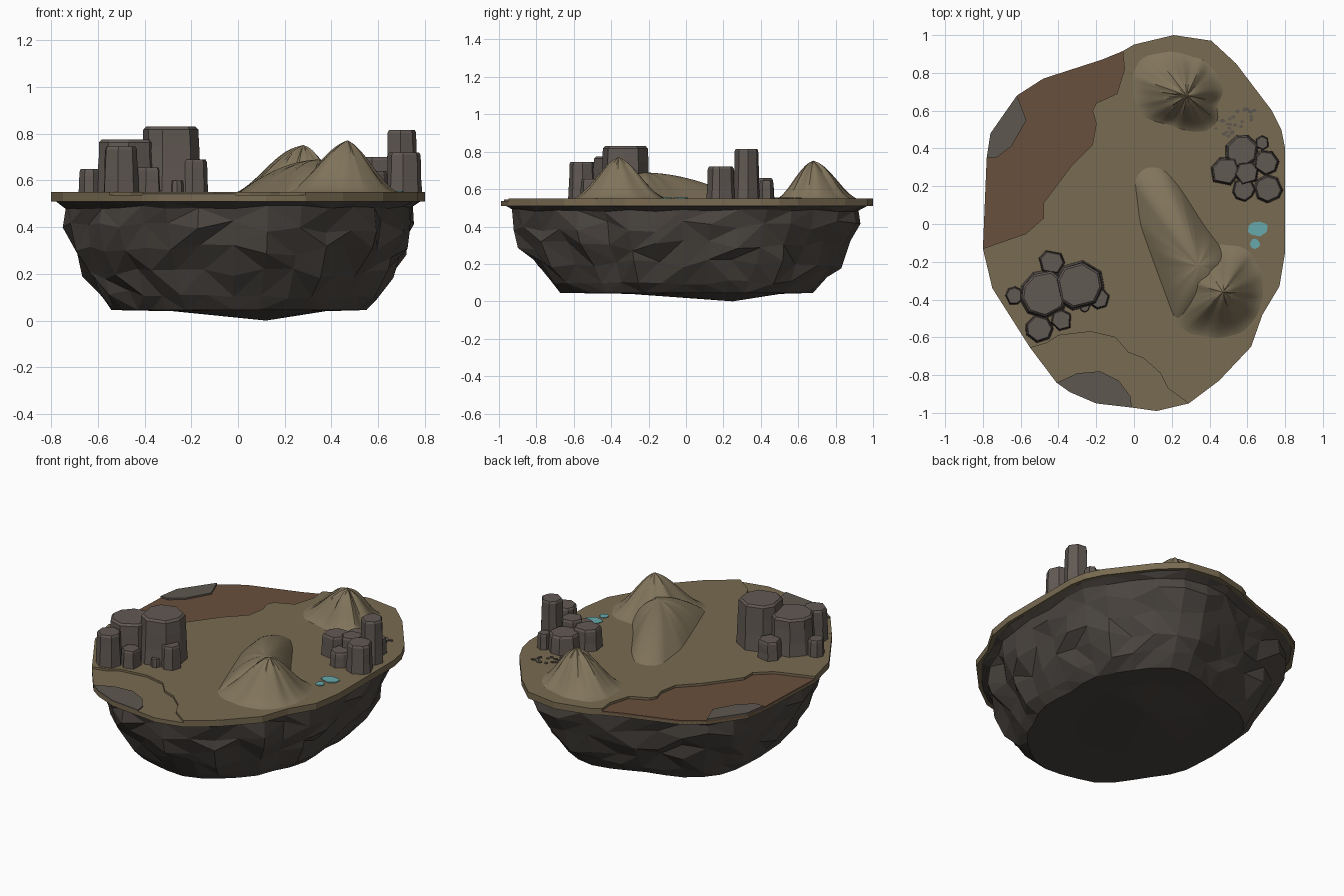
import bpy, bmesh, math, random
from mathutils import Vector

if "Cube" in bpy.data.objects:
    bpy.data.objects.remove(bpy.data.objects["Cube"])

random.seed(7)
TOP = 0.55

def mat(name, rgb):
    m = bpy.data.materials.new(name)
    m.diffuse_color = (*rgb, 1)
    m.use_nodes = True
    m.node_tree.nodes["Principled BSDF"].inputs["Base Color"].default_value = m.diffuse_color
    return m

SAND = mat("sand", (0.19, 0.145, 0.082))
DUNE = mat("dune", (0.22, 0.175, 0.105))
SOIL = mat("soil", (0.14, 0.08, 0.046))
ROCK = mat("rock", (0.07, 0.06, 0.052))
SLATE = mat("slate", (0.11, 0.095, 0.08))
COLUMN = mat("column", (0.12, 0.1, 0.088))
WATER = mat("water", (0.14, 0.4, 0.42))

def make(name, bm, material, smooth=None):
    bmesh.ops.recalc_face_normals(bm, faces=bm.faces)
    me = bpy.data.meshes.new(name)
    bm.to_mesh(me)
    bm.free()
    me.materials.append(material)
    ob = bpy.data.objects.new(name, me)
    bpy.context.collection.objects.link(ob)
    if smooth:
        bpy.ops.object.select_all(action='DESELECT')
        ob.select_set(True)
        bpy.context.view_layer.objects.active = ob
        bpy.ops.object.shade_smooth_by_angle(angle=math.radians(smooth))
    return ob

def loft(bm, rings, cap_bottom=True, cap_top=True):
    rows = [[bm.verts.new(p) for p in r] for r in rings]
    for a, b in zip(rows, rows[1:]):
        n = len(a)
        for i in range(n):
            j = (i + 1) % n
            bm.faces.new((a[i], a[j], b[j], b[i]))
    if cap_bottom:
        bm.faces.new(rows[0][::-1])
    if cap_top:
        bm.faces.new(rows[-1])
    return rows

def slab(name, pts, z0, z1, material):
    bm = bmesh.new()
    loft(bm, [[(x, y, z) for x, y in pts] for z in (z0, z1)])
    return make(name, bm, material)

def resample(pts, n):
    """Even points along a closed outline."""
    pts = [Vector(p) for p in pts]
    segs = list(zip(pts, pts[1:] + pts[:1]))
    total = sum((b - a).length for a, b in segs)
    out = []
    for k in range(n):
        d = total * k / n
        for a, b in segs:
            l = (b - a).length
            if d <= l:
                out.append(a.lerp(b, d / l))
                break
            d -= l
    return out

# Island outline, counter-clockwise in three runs
EAST = [(0.29, -0.95), (0.45, -0.83), (0.62, -0.65), (0.68, -0.48), (0.77, -0.33), (0.8, -0.15),
        (0.8, 0.4), (0.78, 0.5), (0.73, 0.6), (0.54, 0.85), (0.41, 0.97), (0.21, 1.0), (0, 0.95), (-0.06, 0.915)]
NORTHWEST = [(-0.17, 0.87), (-0.48, 0.77), (-0.62, 0.68), (-0.76, 0.48), (-0.78, 0.35), (-0.8, -0.13)]
WEST = [(-0.75, -0.34), (-0.55, -0.655)]
SOUTH = [(-0.41, -0.84), (-0.34, -0.89), (-0.2, -0.95), (-0.01, -0.972), (0.12, -0.99)]
OUTLINE = EAST + NORTHWEST + WEST + SOUTH

# Inner borders of the two lower terraces
soil_edge = [(-0.05, 0.82), (-0.09, 0.69), (-0.2, 0.64), (-0.22, 0.6), (-0.2, 0.53), (-0.22, 0.42),
             (-0.33, 0.31), (-0.48, 0.11), (-0.48, 0.03), (-0.57, -0.05)]
front_edge = [(-0.46, -0.63), (-0.4, -0.59), (-0.23, -0.57), (-0.1, -0.6), (-0.03, -0.68),
              (0.05, -0.71), (0.14, -0.79), (0.18, -0.87)]

# Ground layers
slab("ground_base", OUTLINE, 0.51, 0.525, SAND)
slab("upper_ground", EAST + soil_edge + NORTHWEST[-1:] + WEST + front_edge, 0.515, TOP, SAND)
slab("front_terrace", WEST[-1:] + SOUTH + EAST[:1] + front_edge[::-1], 0.515, 0.537, SAND)
slab("soil_terrace", EAST[-1:] + NORTHWEST + soil_edge[::-1], 0.515, 0.535, SOIL)
slab("back_slate_patch", NORTHWEST[2:5] + [(-0.73, 0.35), (-0.65, 0.41), (-0.57, 0.55)], 0.515, 0.545, SLATE)
slab("front_slate_patch", SOUTH[:4] + [(-0.02, -0.91), (-0.08, -0.83), (-0.18, -0.78), (-0.3, -0.79)],
     0.515, 0.545, SLATE)

# Faceted rock underside
bm = bmesh.new()
base = resample(OUTLINE, 36)
layers = [(0.515, 0.985, 0, 0), (0.485, 0.935, 0.012, 0.008), (0.40, 0.92, 0.03, 0.03), (0.30, 0.88, 0.035, 0.03),
          (0.20, 0.82, 0.035, 0.025), (0.11, 0.75, 0.025, 0.02), (0.045, 0.68, 0.01, 0)]
rings = []
for z, s, jr, jz in layers:
    rings.append([(*(p * (s + random.uniform(-jr, jr))), z + random.uniform(-jz, jz)) for p in base])
apex = Vector((0.12, 0.25))
rings.append([(*(apex.lerp(p * 0.68, 0.6)), 0.04) for p in base])
rows = loft(bm, rings, cap_bottom=True, cap_top=False)
tip = bm.verts.new((*apex, 0))
for a, b in zip(rows[-1], rows[-1][1:] + rows[-1][:1]):
    bm.faces.new((a, b, tip))
for f in [f for f in bm.faces if len(f.verts) == 4]:
    v = list(f.verts)
    k = random.randint(0, 1)
    bmesh.utils.face_split(f, v[k], v[k + 2])
make("rock_underside", bm, ROCK)

# Sand mounds: polar height fields over a footprint
def mound(name, peak, height, foot, profile, ridge, n=72, steps=16):
    bm = bmesh.new()
    c = Vector(peak)
    edge = resample(foot, n)
    for _ in range(2):
        edge = [(edge[i - 1] + edge[i] * 2 + edge[(i + 1) % n]) / 4 for i in range(n)]
    folds = [random.uniform(-1, 1) for _ in range(n)]
    rings = []
    for k in range(steps, 0, -1):
        t = k / steps
        ring = []
        for i, p in enumerate(edge):
            a = math.atan2(p.y - c.y, p.x - c.x)
            w = ridge * (math.sin(7 * a) + 0.6 * math.sin(11 * a + 2) + 0.5 * folds[i]) * t * (1 - t) * 4
            ring.append((*c.lerp(p, t), TOP - 0.002 + height * max(0, profile(t)) + w))
        rings.append(ring)
    rows = loft(bm, rings, False, False)
    tip = bm.verts.new((*c, TOP + height))
    for a, b in zip(rows[-1], rows[-1][1:] + rows[-1][:1]):
        bm.faces.new((a, b, tip))
    make(name, bm, DUNE, 40)

def cone_shape(power):
    return lambda t: (0.5 + 0.5 * math.cos(math.pi * t ** power)) * 0.6 + 0.4 * (1 - t)

mound("front_mound", (0.47, -0.36), 0.222, [(0.2, -0.47), (0.22, -0.53), (0.3, -0.59), (0.45, -0.61), (0.58, -0.58),
      (0.66, -0.48), (0.69, -0.38), (0.68, -0.25), (0.62, -0.14), (0.55, -0.11), (0.42, -0.1), (0.2, -0.2)],
      cone_shape(0.95), 0.005)
mound("front_mound_tail", (0.34, -0.22), 0.14, [(0.22, -0.52), (0.12, -0.25), (0.03, 0.0), (0, 0.25), (0.06, 0.31),
      (0.15, 0.3), (0.24, 0.2), (0.38, -0.02), (0.52, -0.2), (0.5, -0.45)], lambda t: 1 - t ** 1.8, 0.002)
mound("back_mound", (0.28, 0.68), 0.202, [(0.48, 0.7), (0.44, 0.81), (0.36, 0.88), (0.2, 0.92), (0.03, 0.89),
      (-0.01, 0.8), (-0.01, 0.65), (0.05, 0.56), (0.15, 0.53), (0.28, 0.49), (0.38, 0.48), (0.45, 0.54), (0.44, 0.62)],
      cone_shape(1.1), 0.008)

# Stone columns: uneven prisms with a chamfered top
def column(name, x, y, r, top):
    bm = bmesh.new()
    n = random.choice((7, 8, 9)) if r > 0.1 else random.choice((6, 7, 8))
    spin = random.uniform(0, 1)
    corners = [((i + random.uniform(-0.18, 0.18)) * 2 * math.pi / n + spin, r * random.uniform(0.94, 1.06))
               for i in range(n)]
    h = top - TOP
    rings = []
    for f, s, j in ((-0.02 / h, 1.06, 0), (0.35, 1.0, 0.03), (0.7, 0.97, 0.03), (1 - 0.012 / h, 0.95, 0), (1, 0.86, 0)):
        rings.append([(x + q * (s + random.uniform(-j, j)) * math.cos(a),
                       y + q * (s + random.uniform(-j, j)) * math.sin(a), TOP + h * f) for a, q in corners])
    loft(bm, rings)
    make(name, bm, COLUMN)

left = [(-0.29, -0.32, 0.13, 0.83), (-0.475, -0.37, 0.125, 0.775), (-0.435, -0.2, 0.068, 0.66),
        (-0.5, -0.555, 0.075, 0.745), (-0.385, -0.51, 0.058, 0.655), (-0.635, -0.38, 0.048, 0.65),
        (-0.185, -0.395, 0.056, 0.69), (-0.26, -0.44, 0.026, 0.6)]
right = [(0.57, 0.385, 0.088, 0.66), (0.485, 0.28, 0.08, 0.68), (0.6, 0.27, 0.065, 0.7), (0.7, 0.325, 0.066, 0.815),
         (0.71, 0.185, 0.072, 0.72), (0.58, 0.18, 0.06, 0.64), (0.68, 0.43, 0.038, 0.645)]
for side, group in (("left", left), ("right", right)):
    for i, c in enumerate(group):
        column(f"{side}_column_{i + 1}", *c)

# Flat blobs: pools and scattered pebbles
def blob(name, x, y, rx, ry, h, n, material, wobble=0.1):
    pts = []
    for i in range(n):
        a, q = 2 * math.pi * i / n, random.uniform(1 - wobble, 1 + wobble)
        pts.append((x + rx * q * math.cos(a), y + ry * q * math.sin(a)))
    slab(name, pts, TOP - 0.005, TOP + h, material)

blob("large_pool", 0.655, -0.025, 0.055, 0.04, 0.004, 14, WATER)
blob("small_pool", 0.64, -0.105, 0.026, 0.026, 0.004, 12, WATER)
for i in range(22):
    u, v = random.uniform(0, 1), random.uniform(-0.06, 0.06)
    r = random.uniform(0.008, 0.017)
    blob(f"pebble_{i + 1}", 0.45 + 0.19 * u + v * 0.6, 0.48 + 0.14 * u - v * 0.5, r, r * 0.8, 0.005, 6, SLATE, 0.2)
